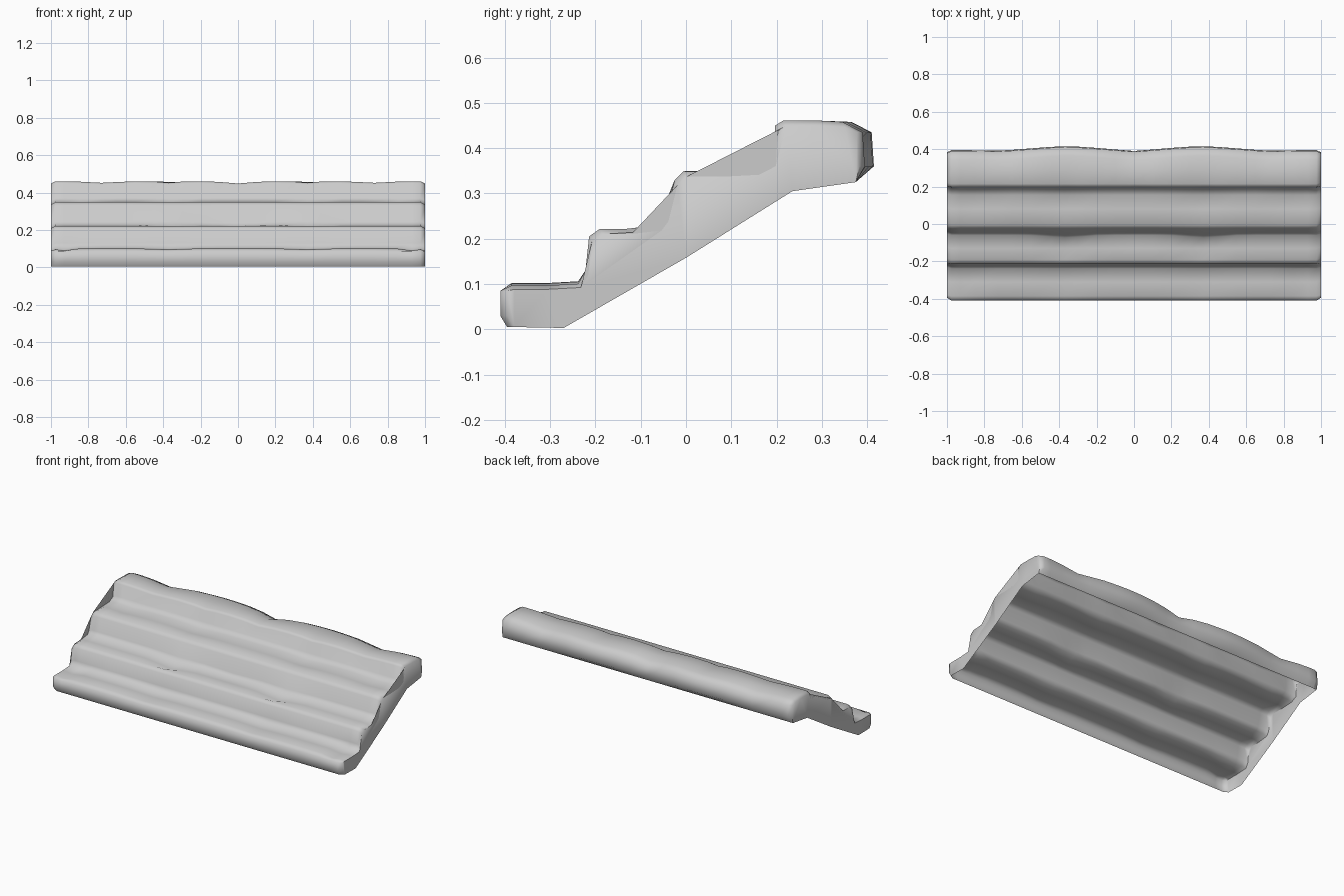
import bpy, bmesh
from math import exp

if "Cube" in bpy.data.objects:
    bpy.data.objects.remove(bpy.data.objects["Cube"])

# step cross-section (y, z) from front bottom lip over the treads to back bottom lip
PROFILE = [(-.395, .005), (-.41, .03), (-.41, .085), (-.385, .102), (-.31, .102), (-.238, .106),
           (-.222, .13), (-.214, .205), (-.19, .222), (-.13, .222), (-.06, .23), (-.045, .25),
           (-.025, .33), (-.005, .349), (.08, .35), (.155, .354), (.192, .372), (.197, .45),
           (.215, .461), (.29, .461), (.345, .458), (.39, .435), (.395, .36), (.375, .325)]
HALF = [0, .1, .2, .3, .37, .44, .55, .65, .73, .85, .93, .975]
XS = [-x for x in reversed(HALF[1:])] + HALF


def bump(x, centre, width):
    return exp(-((abs(x) - centre) / width) ** 2)


def section(x):
    """Worn cross-section at station x, hand-chiselled variations added."""
    notch = bump(x, 0, .09) + .7 * bump(x, .73, .1)
    bulge = bump(x, .36, .22)
    pts = []
    for i, (y, z) in enumerate(PROFILE):
        if i in (3, 4, 5):
            z -= .012 * bump(x, .93, .05) + .006 * bump(x, .37, .1)
        if i == 9:
            z -= .02 * bump(x, .37, .09)
        if i in (10, 11):
            y -= .012 * bump(x, .37, .12)
            z -= .008 * bump(x, 0, .15)
        if i in (14, 15):
            z -= .008 * bump(x, .37, .1) + .008 * bump(x, .85, .1)
        if i in (17, 18, 19):
            z -= .012 * notch + .008 * bump(x, .37, .06)
        if i in (20, 21):
            z -= .025 * notch
        if i in (20, 21, 22):
            y += .02 * bulge - .006 * notch
        pts.append((y, z))
    return pts


bm = bmesh.new()
rows = [[bm.verts.new((x, y, z)) for y, z in section(x)] for x in XS]

# rounded ends: slightly shrunken outline, then a side wall down to the sloping lower edge
def end_row(x):
    out = []
    last = len(PROFILE) - 1
    for i, (y, z) in enumerate(section(x)):
        if i < 3:
            y += .016
        elif i < last - 2:
            y += .006
            z -= .012
        elif i < last:
            y -= .012
        out.append(bm.verts.new((x, y, z)))
    return out


rows = [end_row(-1)] + rows + [end_row(1)]
for a, b in zip(rows, rows[1:]):
    for i in range(len(PROFILE) - 1):
        bm.faces.new((a[i], b[i], b[i + 1], a[i + 1]))
for row, x in ((rows[0], -1), (rows[-1], 1)):
    low = [bm.verts.new((x, y, z)) for y, z in [(.235, .305), (0, .158), (-.27, .003)]]
    wall = bm.faces.new(row + low)
    bmesh.ops.triangulate(bm, faces=[wall])
bmesh.ops.recalc_face_normals(bm, faces=bm.faces)

# make sure the open shell faces outward
bm.normal_update()
if sum(f.normal.z * f.calc_area() for f in bm.faces) < 0:
    bmesh.ops.reverse_faces(bm, faces=bm.faces)

mesh = bpy.data.meshes.new("stone_steps")
bm.to_mesh(mesh)
bm.free()
steps = bpy.data.objects.new("stone_steps", mesh)
bpy.context.collection.objects.link(steps)
bpy.context.view_layer.objects.active = steps
steps.select_set(True)
bpy.ops.object.shade_smooth_by_angle(angle=1.2)
